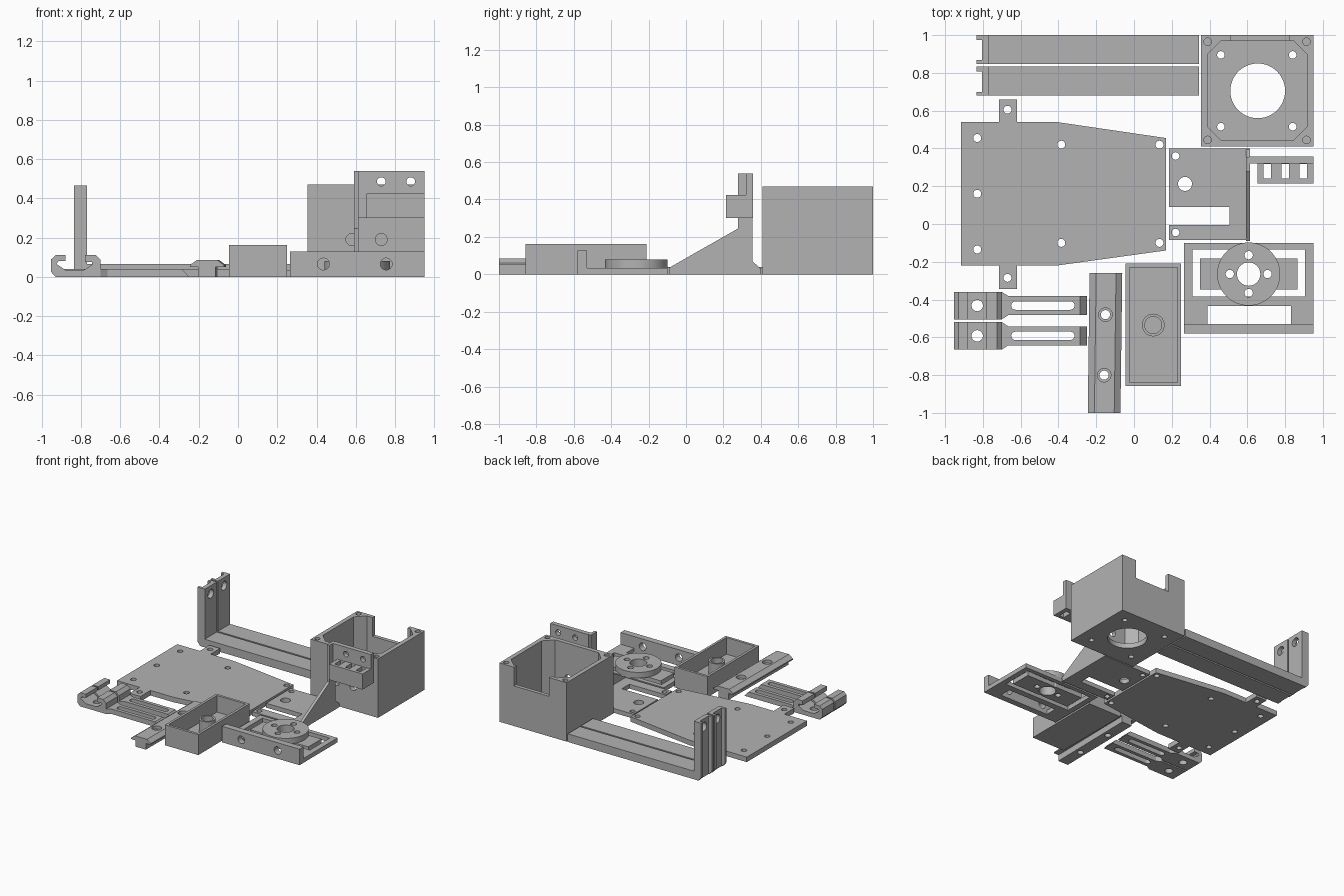
import bpy, bmesh, math

if "Cube" in bpy.data.objects:
    bpy.data.objects.remove(bpy.data.objects["Cube"])

grey = bpy.data.materials.new("plain grey")
grey.diffuse_color = (0.45, 0.45, 0.45, 1)
grey.use_nodes = True
grey.node_tree.nodes["Principled BSDF"].inputs["Base Color"].default_value = grey.diffuse_color


def circle(x, y, r, n=32):
    return [(x + r * math.cos(2 * math.pi * i / n), y + r * math.sin(2 * math.pi * i / n)) for i in range(n)]


def rect(x0, x1, y0, y1):
    return [(x0, y0), (x1, y0), (x1, y1), (x0, y1)]


def octagon(x0, x1, y0, y1, c):
    return [(x0 + c, y0), (x1 - c, y0), (x1, y0 + c), (x1, y1 - c),
            (x1 - c, y1), (x0 + c, y1), (x0, y1 - c), (x0, y0 + c)]


def slot(x0, x1, y, r, n=10):
    right = [(x1 - r + r * math.sin(math.pi * i / n), y - r * math.cos(math.pi * i / n)) for i in range(n + 1)]
    left = [(x0 + r - r * math.sin(math.pi * i / n), y + r * math.cos(math.pi * i / n)) for i in range(n + 1)]
    return right + left


AXES = {'z': lambda a, b, h: (a, b, h), 'y': lambda a, b, h: (a, h, b), 'x': lambda a, b, h: (h, a, b)}


def solid(name, prisms):
    """Object from extruded outlines: (outline, low, high, axis)."""
    bm = bmesh.new()
    for pts, lo, hi, axis in prisms:
        put = AXES[axis]
        a = [bm.verts.new(put(u, v, lo)) for u, v in pts]
        b = [bm.verts.new(put(u, v, hi)) for u, v in pts]
        bm.faces.new(a)
        bm.faces.new(b[::-1])
        for i in range(len(a)):
            j = (i + 1) % len(a)
            bm.faces.new((a[i], b[i], b[j], a[j]))
    bmesh.ops.recalc_face_normals(bm, faces=bm.faces)
    me = bpy.data.meshes.new(name)
    bm.to_mesh(me)
    bm.free()
    me.materials.append(grey)
    ob = bpy.data.objects.new(name, me)
    bpy.context.collection.objects.link(ob)
    return ob


def part(name, outline, lo, hi, axis='z', cuts=()):
    """Extruded outline with extruded cuts taken out."""
    ob = solid(name, [(outline, lo, hi, axis)])
    if cuts:
        cutter = solid("cutter", cuts)
        mod = ob.modifiers.new("cuts", 'BOOLEAN')
        mod.operation, mod.solver, mod.object = 'DIFFERENCE', 'EXACT', cutter
        mod.use_self = True
        dg = bpy.context.evaluated_depsgraph_get()
        me = bpy.data.meshes.new_from_object(ob.evaluated_get(dg))
        ob.modifiers.clear()
        ob.data = me
        bpy.data.objects.remove(cutter)
    bpy.ops.object.select_all(action='DESELECT')
    ob.select_set(True)
    bpy.context.view_layer.objects.active = ob
    bpy.ops.object.shade_smooth_by_angle(angle=math.radians(25))
    return ob


def drill(points, r, lo=-0.1, hi=0.3, axis='z'):
    return [(circle(x, y, r), lo, hi, axis) for x, y in points]


# Deep housing: chamfered cavity, floor opening, screw holes, rear notch
cuts = [(octagon(.39, .915, .445, .97, .07), .04, .6, 'z'),
        (circle(.655, .705, .145, 48), -.1, .05, 'z'),
        (rect(.51, .82, .32, .6), .95, 1.1, 'y')]
cuts += drill([(x, y) for x in (.46, .84) for y in (.515, .895)], .02, hi=.05)
cuts += drill([(x, y) for x in (.39, .913) for y in (.445, .965)], .02, .38, .6)
cuts += drill([(.58, .19), (.73, .19)], .03, .35, .5, 'y')
part("housing", rect(.355, .95, .41, 1.0), 0, .47, cuts=cuts)

# Pair of L-shaped arms with a grooved upright
for i, y0 in enumerate((.68, .847)):
    y1 = y0 + .153
    profile = [(-.835, .03), (-.81, 0), (.345, 0), (.345, .065), (-.77, .065), (-.77, .465), (-.835, .465)]
    part(f"arm_{i + 1}", profile, y0, y1, 'y',
         [(rect(y0 + .02, y1 - .025, -.1, .6), -.9, -.805, 'x')]
         + drill([((y0 + y1) / 2, .4)], .035, -.9, -.7, 'x'))

# Large tapered base plate with side tabs
base = [(-.915, -.22), (-.715, -.22), (-.715, -.345), (-.62, -.345), (-.62, -.22), (-.41, -.22), (.17, -.14),
        (.17, .455), (-.41, .54), (-.62, .54), (-.62, .66), (-.715, .66), (-.715, .54), (-.915, .54)]
holes = [(-.83, .455), (-.83, .16), (-.83, -.135), (-.385, .42), (.135, .42), (-.385, -.1), (.135, -.1),
         (-.67, .605), (-.67, -.285)]
part("base_plate", base, 0, .04, cuts=drill(holes, .021))

# Bracket foot, gusset wall and comb head
foot = [(.185, -.085), (.61, -.085), (.61, .4), (.185, .4), (.185, .09), (.505, .09), (.505, -.005), (.185, -.005)]
part("bracket_foot", foot, 0, .035,
     cuts=drill([(.22, .36), (.22, -.045)], .02) + drill([(.27, .212)], .037))
gusset = [(-.09, 0), (.4, 0), (.4, .03), (.355, .07), (.355, .54), (.278, .54), (.278, .245), (-.09, .035)]
part("bracket_gusset", gusset, .592, .615, 'x')
part("bracket_head", rect(.61, .95, .3, .54), .32, .357, 'y',
     drill([(.73, .485), (.88, .485)], .022, .2, .5, 'y'))
part("bracket_comb", rect(.655, .95, .215, .325), .3, .425,
     cuts=[(rect(x - .02, x + .02, .24, .318), .2, .5, 'z') for x in (.705, .8, .895)])

# Hub frame: windowed plate, front wall, cross block and drilled disc
part("hub_frame", rect(.265, .95, -.58, -.1), 0, .035,
     cuts=[(rect(.31, .905, -.385, -.135), -.1, .2, 'z'), (rect(.39, .83, -.53, -.435), -.1, .2, 'z')])
part("hub_wall", rect(.265, .95, 0, .128), -.58, -.53, 'y',
     drill([(.435, .065), (.755, .065)], .03, -.7, -.4, 'y'))
hub = (.607, -.265)
bores = drill([hub], .062) + drill([(hub[0] + dx, hub[1] + dy) for dx, dy in
                                    ((.1, 0), (-.1, 0), (0, .1), (0, -.1))], .022)
part("hub_block", rect(.35, .865, -.348, -.182), 0, .035, cuts=bores)
part("hub_disc", circle(*hub, .167, 64), .034, .08, cuts=bores)

# Open tray with a hollow post
part("tray", rect(-.045, .25, -.858, -.21), 0, .163,
     cuts=[(rect(-.025, .23, -.838, -.23), .03, .3, 'z')])
part("tray_post", circle(.102, -.535, .06), .02, .13, cuts=drill([(.102, -.535)], .045, .03))

# Bevelled rail with stepped screw holes, turned slightly
rail = [(-.2, 0), (-.11, 0), (-.11, .05), (-.067, .05), (-.067, .06), (-.1, .085), (-.205, .085),
        (-.24, .06), (-.24, .05), (-.2, .05)]
spots = [(-.153, -.48), (-.156, -.8)]
ob = part("rail", rail, -1.0, -.26, 'y', drill(spots, .024, hi=.07) + drill(spots, .036, .06, .2))
for v in ob.data.vertices:
    v.co.x += .013 * (v.co.y + .63)

# Two hooked clips, each with a slotted tongue
clip = [(-.93, 0), (-.7, 0), (-.7, .085), (-.725, .11), (-.78, .11), (-.78, .075), (-.745, .075), (-.745, .06),
        (-.785, .035), (-.88, .035), (-.925, .065), (-.915, .08), (-.88, .08), (-.88, .11), (-.93, .11),
        (-.953, .088), (-.953, .025)]
for i, y in enumerate((-.432, -.592)):
    part(f"clip_{i + 1}", clip, y - .073, y + .073, 'y', drill([(-.83, y)], .03))
    tongue = [(-.71, y - .073), (-.7, y - .073), (-.665, y - .05), (-.25, y - .05),
              (-.25, y + .05), (-.665, y + .05), (-.7, y + .073), (-.71, y + .073)]
    bevel = [(-.285, .045), (-.285, .04), (-.25, 0), (-.2, 0), (-.2, .045)]
    part(f"clip_tongue_{i + 1}", tongue, 0, .04,
         cuts=[(slot(-.65, -.315, y, .022), -.1, .2, 'z'), (bevel, y - .1, y + .1, 'y')])
